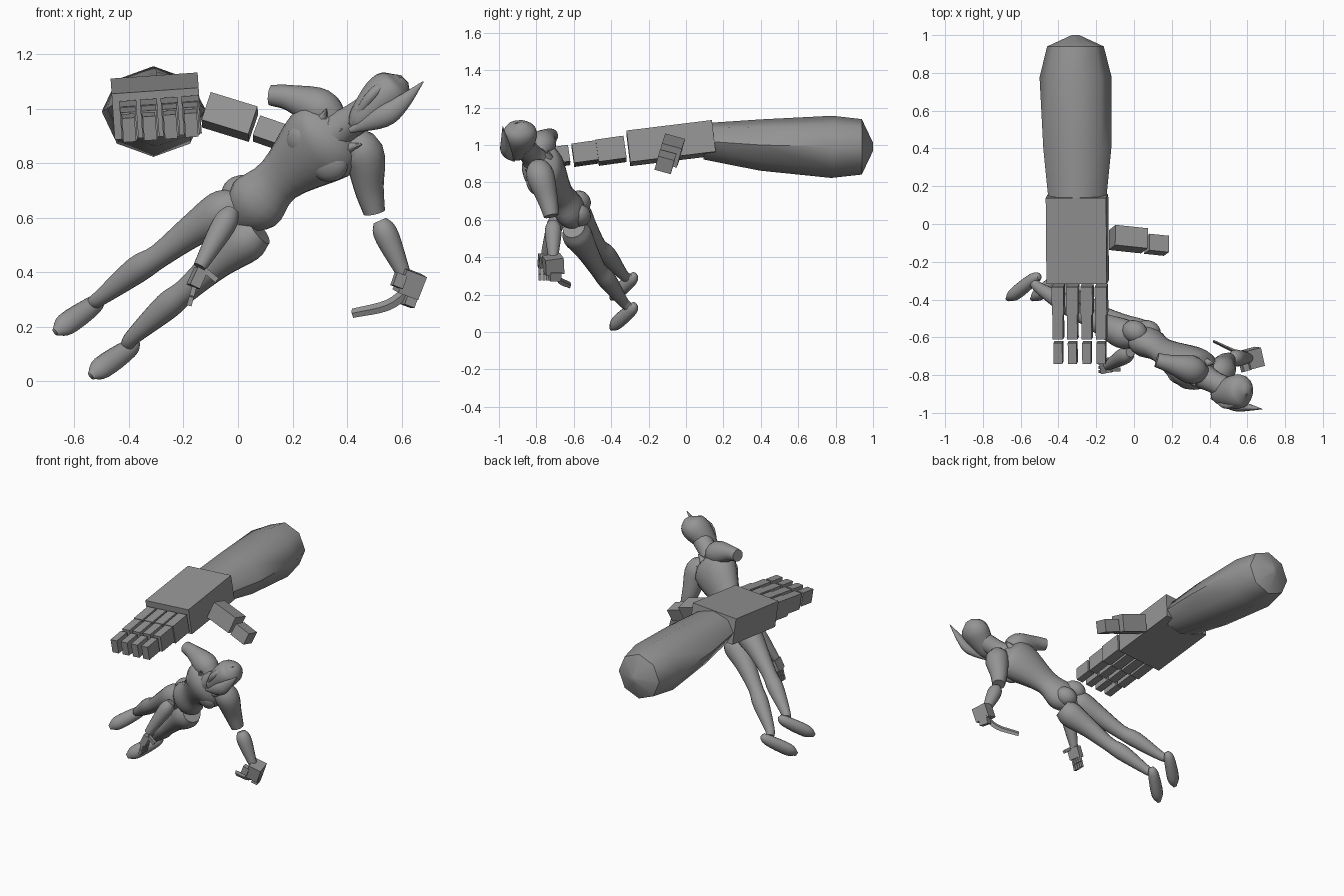
import bpy, bmesh, math
from mathutils import Vector, Euler

default_cube = bpy.data.objects.get("Cube")
if default_cube:
    bpy.data.objects.remove(default_cube, do_unlink=True)

grey = bpy.data.materials.new("plain_grey")
grey.use_nodes = True
grey.diffuse_color = (.3, .3, .3, 1)
grey.node_tree.nodes["Principled BSDF"].inputs["Base Color"].default_value = grey.diffuse_color

# Directions of the tilted flying body
SPINE = Vector((.7, -.4, .6)).normalized()
LEFT = Vector((.7, 0, -.7)).normalized()
BACK = SPINE.cross(LEFT).normalized()
ACROSS = Vector((1, 0, 0))
UPWARD = Vector((0, 0, 1))


def finish(name, bm, smooth_angle=None):
    """Turn a bmesh into a named grey object, smooth below the given angle."""
    bmesh.ops.recalc_face_normals(bm, faces=bm.faces)
    mesh = bpy.data.meshes.new(name)
    bm.to_mesh(mesh)
    bm.free()
    mesh.materials.append(grey)
    part = bpy.data.objects.new(name, mesh)
    bpy.context.collection.objects.link(part)
    if smooth_angle:
        bpy.ops.object.select_all(action='DESELECT')
        part.select_set(True)
        bpy.context.view_layer.objects.active = part
        bpy.ops.object.shade_smooth_by_angle(angle=math.radians(smooth_angle))


def spline(knots, steps):
    """Sample a smooth curve through knots of position and radius."""
    knots = [Vector(knot) for knot in knots]
    padded = [knots[0] * 2 - knots[1], *knots, knots[-1] * 2 - knots[-2]]
    samples = []
    for a, b, c, d in zip(padded, padded[1:], padded[2:], padded[3:]):
        for step in range(steps):
            t = step / steps
            samples.append(b + (c - a) * (t / 2) + (a * 2 - b * 5 + c * 4 - d) * (t * t / 2)
                           + (b * 3 - a - c * 3 + d) * (t ** 3 / 2))
    return samples + [knots[-1]]


def tube(name, knots, side=LEFT, flat=(1, 1), sides=16, steps=4, smooth_angle=60):
    """Skin ellipses along a curve; flat gives depth over width at both ends."""
    bm = bmesh.new()
    samples = spline(knots, steps)
    last = len(samples) - 1
    loops = []
    for i, sample in enumerate(samples):
        axis = (samples[min(i + 1, last)].xyz - samples[max(i - 1, 0)].xyz).normalized()
        wide = (side - axis * side.dot(axis)).normalized()
        deep = axis.cross(wide) * (flat[0] + (flat[1] - flat[0]) * i / last)
        radius = max(sample.w, .002)
        ring = []
        for k in range(sides):
            angle = math.tau * k / sides
            offset = wide * math.cos(angle) + deep * math.sin(angle)
            ring.append(bm.verts.new(sample.xyz + offset * radius))
        loops.append(ring)
    for low, high in zip(loops, loops[1:]):
        for k in range(sides):
            after = (k + 1) % sides
            bm.faces.new((low[k], low[after], high[after], high[k]))
    bm.faces.new(loops[0])
    bm.faces.new(loops[-1])
    finish(name, bm, smooth_angle)


def box(name, centre, size, turn=(0, 0, 0)):
    """A flat sided block, turned by degrees about its own centre."""
    bm = bmesh.new()
    bmesh.ops.create_cube(bm, size=1)
    rotation = Euler([math.radians(angle) for angle in turn]).to_matrix()
    for vert in bm.verts:
        scaled = Vector([c * s for c, s in zip(vert.co, size)])
        vert.co = Vector(centre) + rotation @ scaled
    finish(name, bm)


def muscle(name, centre, width, length, depth):
    """An ellipsoid aligned with the body."""
    bm = bmesh.new()
    bmesh.ops.create_uvsphere(bm, u_segments=16, v_segments=10, radius=1)
    for vert in bm.verts:
        x, y, z = vert.co
        vert.co = centre + LEFT * (x * width) + BACK * (y * depth) + SPINE * (z * length)
    finish(name, bm, 60)


# Giant eight sided forearm with a blunt elbow
tube("giant_forearm", [(-.3, .1, 1.02, .15), (-.3, .4, 1, .18), (-.31, .78, .99, .19),
                       (-.31, .94, .99, .15), (-.31, 1, .99, .02)],
     side=ACROSS, flat=(.65, 1.1), sides=8, steps=1, smooth_angle=50)

# Giant blocky hand
box("giant_palm", (-.3, -.08, 1.01), (.32, .46, .17), (7, -4, 0))
for finger in range(4):
    x = -.4 + finger * .076
    for joint in range(3):
        shrink = 1 - joint * .13
        box(f"giant_finger_{finger}_{joint}",
            (x, -.4 - joint * .14, .96 + finger * .006 - joint * .015),
            (.063 * shrink, .15 * shrink, .12 * shrink), (8, -4, 0))
box("giant_thumb_base", (-.03, -.08, .97), (.18, .11, .11), (-16, 17, -6))
box("giant_thumb_tip", (.12, -.11, .91), (.11, .09, .08), (-16, 19, -6))

# Torso and neck
tube("torso", [(-.02, -.57, .58, .04), (.06, -.62, .65, .11), (.15, -.67, .74, .09),
               (.29, -.75, .86, .15), (.35, -.79, .9, .14), (.4, -.82, .94, .05)], flat=(.75, .7))
tube("neck", [(.34, -.79, .9, .08), (.41, -.83, .95, .06), (.49, -.87, 1, .06)])

# Chest and seat muscles in mirrored pairs
for label, sign in (("left", 1), ("right", -1)):
    muscle(f"{label}_chest", Vector((.29, -.81, .84)) + LEFT * (sign * .06), .07, .07, .04)
    muscle(f"{label}_seat", Vector((.04, -.57, .66)) + LEFT * (sign * .05), .06, .07, .06)

# Jagged collar around the base of the neck
for tuft in range(8):
    angle = math.tau * tuft / 8
    outward = LEFT * math.cos(angle) + BACK * (math.sin(angle) * .6)
    root = Vector((.37, -.79, .92)) + outward * .1
    tip = root + SPINE * .05 + outward * .03
    tube(f"collar_tuft_{tuft}", [(*root, .025), (*tip, .002)], side=BACK, sides=6, steps=1)

# Head with a swept, two pointed mask
tube("head", [(.42, -.9, .93, .02), (.45, -.9, .96, .05), (.53, -.89, 1.04, .08),
              (.58, -.88, 1.08, .07), (.61, -.88, 1.11, .02)], flat=(1.1, 1.15))
tube("left_mask_fin", [(.41, -.92, .92, .01), (.53, -.96, .97, .04), (.6, -.97, 1.02, .03),
                       (.68, -.98, 1.1, .002)], flat=(.8, .6))
tube("right_mask_fin", [(.42, -.92, .95, .01), (.5, -.96, 1.06, .02), (.6, -.9, 1.12, .003)])

# Legs and feet share one path, the left set spreading away from the right
LEG = [(0, -.6, .65, .06), (-.06, -.58, .62, .08), (-.17, -.53, .55, .06), (-.29, -.47, .46, .045),
       (-.37, -.42, .41, .05), (-.5, -.34, .31, .03), (-.53, -.31, .29, .025)]
FOOT = [(-.5, -.28, .31, .015), (-.53, -.29, .28, .035), (-.63, -.37, .21, .042), (-.67, -.4, .18, .015)]
for label, reach in (("right", 0), ("left", 1)):
    spread = Vector((.13, 0, -.16, 0)) * reach
    tube(f"{label}_leg", [Vector(knot) + spread * (.6 + i * .06) for i, knot in enumerate(LEG)])
    tube(f"{label}_foot", [Vector(knot) + spread for knot in FOOT], flat=(1, .7))

# Upper arms end in stumps
tube("right_upper_arm", [(.36, -.79, .95, .05), (.3, -.77, 1, .075), (.19, -.74, 1.04, .048),
                         (.12, -.72, 1.05, .038)], side=UPWARD)
tube("left_upper_arm", [(.4, -.79, .88, .05), (.46, -.78, .84, .075), (.48, -.74, .71, .055),
                        (.5, -.72, .62, .04)], side=ACROSS)

# Separate forearms share one swelling profile
for label, elbow, wrist in (("left", (.52, -.71, .59), (.61, -.71, .39)),
                            ("right", (-.02, -.68, .63), (-.14, -.75, .42))):
    start, end = Vector(elbow), Vector(wrist)
    tube(f"{label}_forearm", [(*start, .025), (*start.lerp(end, .15), .042),
                              (*start.lerp(end, .4), .043), (*end, .025)], side=ACROSS)

# Left hand with a long curved blade
box("left_palm", (.63, -.71, .36), (.08, .1, .09), (8, 20, 15))
box("left_thumb", (.59, -.76, .37), (.04, .04, .05), (0, 20, 15))
box("left_fingertips", (.63, -.7, .3), (.04, .06, .05), (0, 20, 15))
tube("left_blade", [(.63, -.7, .34, .02), (.55, -.68, .28, .02), (.42, -.62, .25, .017)],
     side=UPWARD, flat=(.6, .4), sides=4, smooth_angle=30)

# Right hand
box("right_palm", (-.15, -.75, .38), (.04, .08, .07), (0, 25, 10))
box("right_thumb", (-.1, -.77, .39), (.06, .02, .02), (0, 40, 0))
for finger in range(4):
    for joint in range(2):
        box(f"right_finger_{finger}_{joint}",
            (-.165 - joint * .01, -.78 + finger * .02, .33 - joint * .036),
            (.018, .015, .034), (0, 15, 0))
